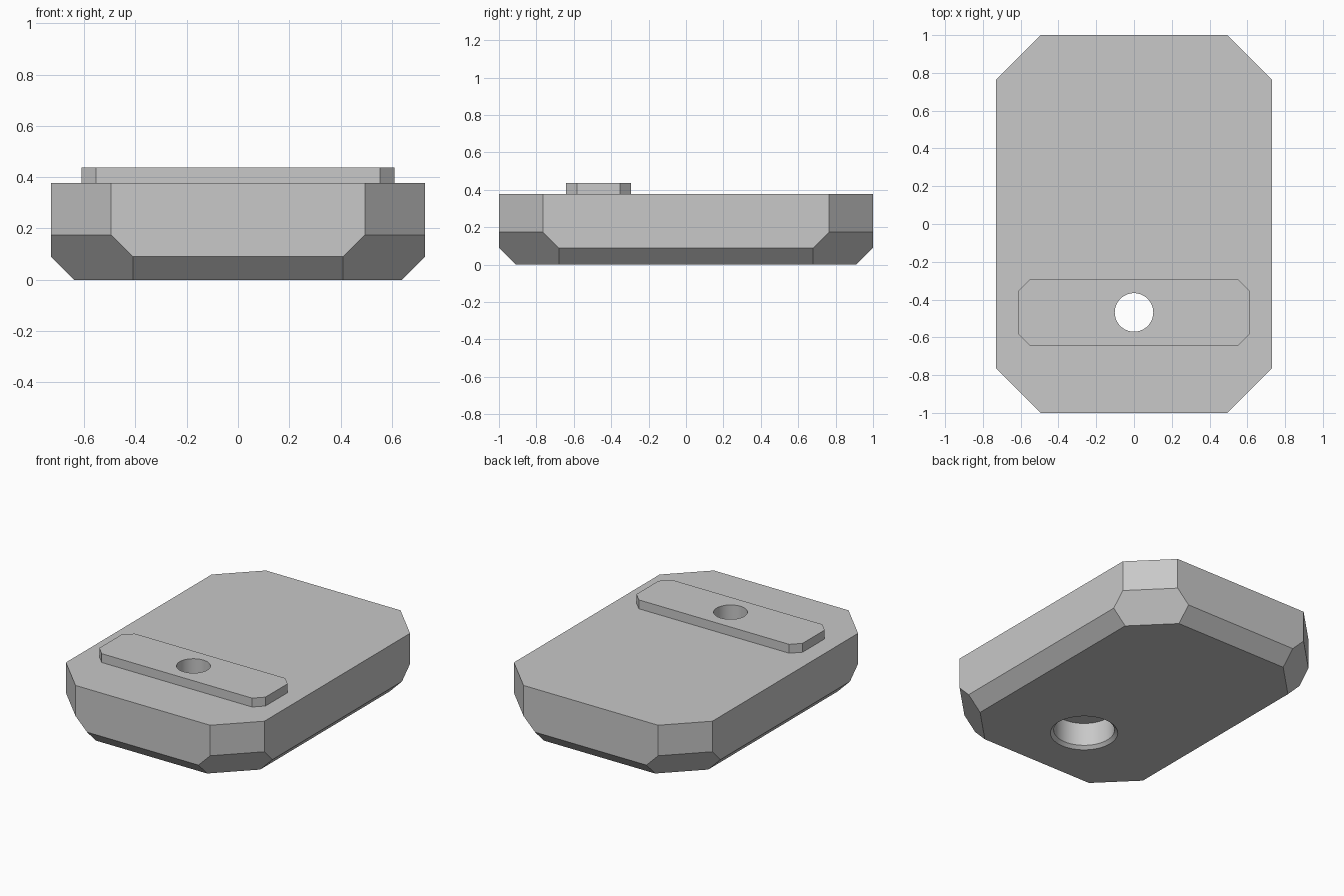
import bpy
import bmesh
from math import cos, sin, pi, radians

cube = bpy.data.objects.get("Cube")
if cube:
    bpy.data.objects.remove(cube, do_unlink=True)

grey = bpy.data.materials.new("plain grey")
grey.use_nodes = True
colour = (0.58, 0.58, 0.58, 1)
grey.diffuse_color = colour
grey.node_tree.nodes["Principled BSDF"].inputs["Base Color"].default_value = colour


def finish(bm, name):
    bmesh.ops.recalc_face_normals(bm, faces=bm.faces[:])
    mesh = bpy.data.meshes.new(name)
    bm.to_mesh(mesh)
    bm.free()
    mesh.materials.append(grey)
    obj = bpy.data.objects.new(name, mesh)
    bpy.context.collection.objects.link(obj)
    return obj


def faceted_block(name, corners, y_centre=0):
    """Convex block from one quadrant of corners, mirrored in x and y."""
    bm = bmesh.new()
    for x, y, z in corners:
        for sx in (-1, 1):
            for sy in (-1, 1):
                bm.verts.new((sx * x, y_centre + sy * y, z))
    bmesh.ops.convex_hull(bm, input=bm.verts[:])
    bmesh.ops.dissolve_limit(bm, angle_limit=radians(2),
                             verts=bm.verts[:], edges=bm.edges[:])
    return finish(bm, name)


def lathe(name, profile, y_centre, segments=64):
    """Closed solid of revolution from (radius, height) pairs."""
    bm = bmesh.new()
    rings = []
    for r, z in profile:
        angles = [2 * pi * i / segments for i in range(segments)]
        rings.append([bm.verts.new((r * cos(a), y_centre + r * sin(a), z))
                      for a in angles])
    for low, high in zip(rings, rings[1:]):
        for i in range(segments):
            j = (i + 1) % segments
            bm.faces.new((low[i], low[j], high[j], high[i]))
    bm.faces.new(rings[0][::-1])
    bm.faces.new(rings[-1])
    return finish(bm, name)


W, L, TOP = 0.73, 1.0, 0.378      # half width, half length, body top
CUT, BEVEL = 0.235, 0.09          # corner cut, lower edge bevel
STEP = 0.085                      # extra height of the corner bevel
HOLE_Y = -0.468

# Body: octagonal block with bevelled underside and taller corner bevels
x_in, y_in = W - CUT, L - CUT
body = faceted_block("body", [
    (x_in, L, TOP), (W, y_in, TOP),
    (x_in, L, BEVEL + STEP), (W, y_in, BEVEL + STEP),
    (x_in - STEP, L, BEVEL), (W, y_in - STEP, BEVEL),
    (x_in - STEP, L - BEVEL, 0), (W - BEVEL, y_in - STEP, 0),
])

# Raised locating bar with clipped corners
bar = faceted_block("locating_bar", [
    (x, y, z) for z in (TOP, 0.437) for x, y in ((0.553, 0.174), (0.611, 0.116))
], HOLE_Y)

# Bolt hole: chamfered counterbore from below, narrow bore through the top
cutter = lathe("bolt_hole_cutter", [
    (0.223, -0.02), (0.183, 0.02), (0.183, 0.172), (0.102, 0.172), (0.102, 0.6),
], HOLE_Y)
cutter.hide_render = True

for obj in (body, bar):
    bpy.ops.object.select_all(action='DESELECT')
    obj.select_set(True)
    bpy.context.view_layer.objects.active = obj
    mod = obj.modifiers.new("bolt hole", 'BOOLEAN')
    mod.operation = 'DIFFERENCE'
    mod.solver = 'EXACT'
    mod.object = cutter
    bpy.ops.object.modifier_apply(modifier=mod.name)
    bpy.ops.object.shade_smooth_by_angle(angle=radians(20))

bpy.data.objects.remove(cutter, do_unlink=True)
